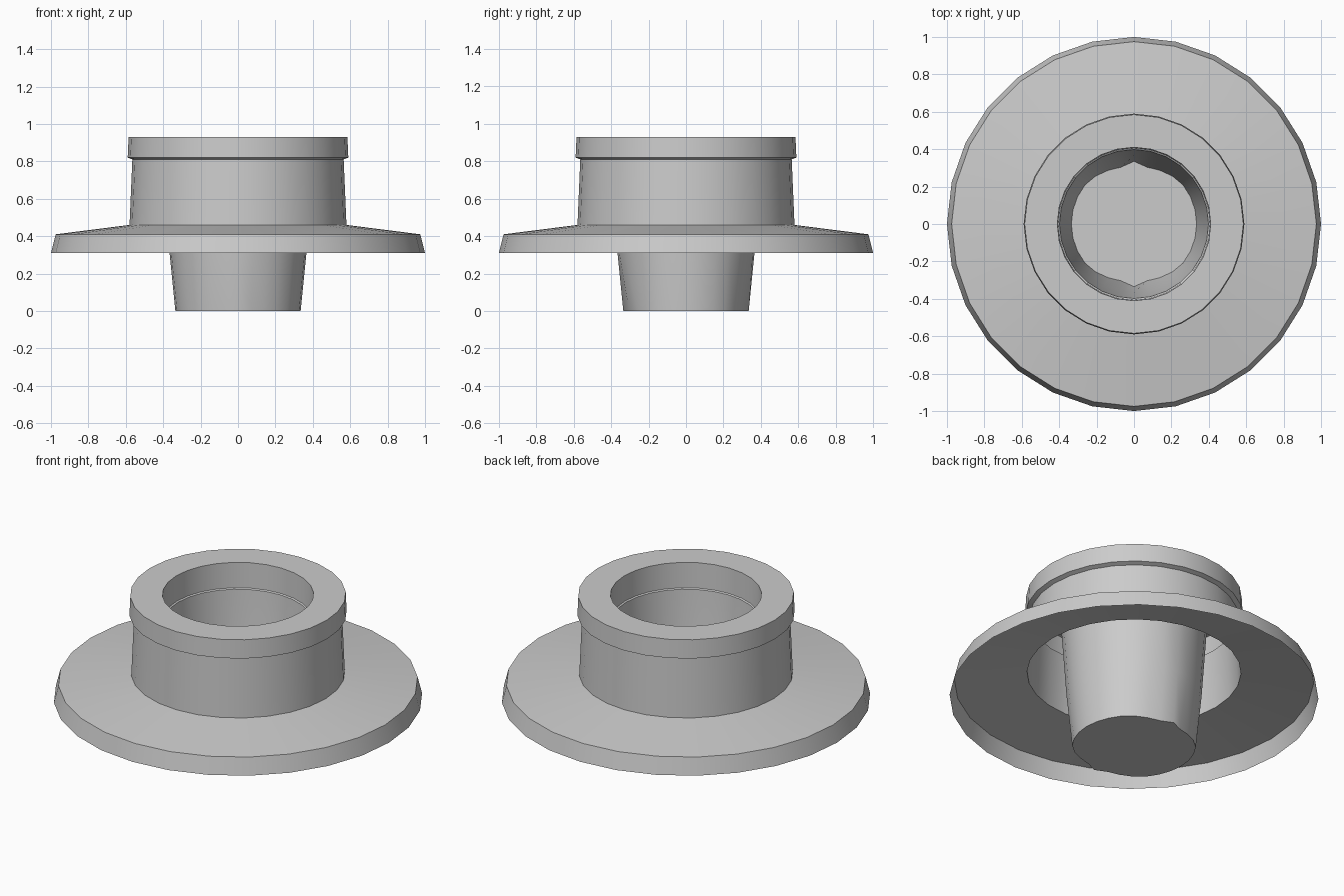
import bpy, bmesh, math

if "Cube" in bpy.data.objects:
    bpy.data.objects.remove(bpy.data.objects["Cube"])

SIDES = 28

# Open-shell section (radius, height), from brim edge over the crown into the cup
PROFILE = [(1.0, 0.31), (0.975, 0.41), (0.58, 0.46), (0.565, 0.81),
           (0.59, 0.82), (0.585, 0.93), (0.41, 0.93), (0.406, 0.78),
           (0.398, 0.775), (0.366, 0.31), (0.335, 0.0)]


def radius_at(r, z, i):
    # The cup floor is slightly pinched beside its front and back points
    if z == 0.0:
        step = (i - SIDES // 4) % (SIDES // 2)
        step = min(step, SIDES // 2 - step)
        return r * {1: 0.93, 2: 0.95, 3: 0.98}.get(step, 1.0)
    return r


def lathe(name, profile):
    bm = bmesh.new()
    rings = []
    for r, z in profile:
        ring = []
        for i in range(SIDES):
            a = 2 * math.pi * i / SIDES
            q = radius_at(r, z, i)
            ring.append(bm.verts.new((q * math.cos(a), q * math.sin(a), z)))
        rings.append(ring)
    for lo, hi in zip(rings, rings[1:]):
        for i in range(SIDES):
            j = (i + 1) % SIDES
            bm.faces.new((lo[i], lo[j], hi[j], hi[i]))
    # Closed cup floor
    bm.faces.new(rings[-1])
    mesh = bpy.data.meshes.new(name)
    bm.to_mesh(mesh)
    bm.free()
    obj = bpy.data.objects.new(name, mesh)
    bpy.context.collection.objects.link(obj)
    return obj


# Flanged collar with hollow underside and tapered cup
collar = lathe("flanged_cup", PROFILE)
bpy.context.view_layer.objects.active = collar
collar.select_set(True)
bpy.ops.object.shade_smooth_by_angle(angle=math.radians(30))
